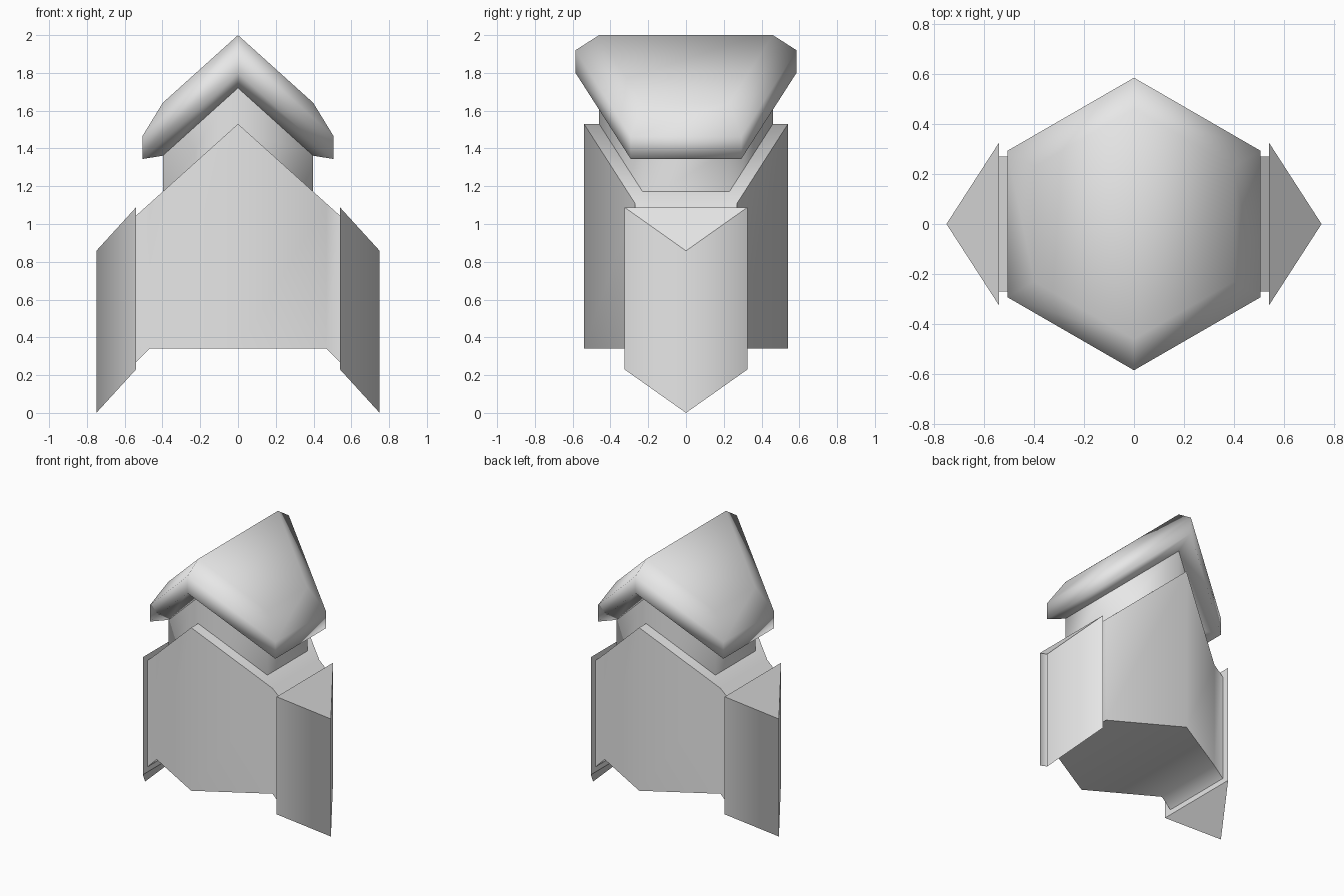
import bpy
import bmesh
import math

cube = bpy.data.objects.get("Cube")
if cube:
    bpy.data.objects.remove(cube)

# One plain grey for the whole model
grey = bpy.data.materials.new("plain grey")
grey.use_nodes = True
grey.diffuse_color = (0.8, 0.8, 0.8, 1)
grey.node_tree.nodes["Principled BSDF"].inputs["Base Color"].default_value = (0.8, 0.8, 0.8, 1)

SLOPE = 0.9  # fall of every gable per unit of x


def hexagon(radius, peak, slope=SLOPE):
    """Stations (x, half depth, z) of a hexagon folded over a ridge along y."""
    x = radius * math.cos(math.radians(30))
    side = (x, radius / 2, peak - slope * x)
    return [(-x, side[1], side[2]), (0, radius, peak), side]


def loft(name, rings, crisp_caps=True):
    """Join rings of stations from bottom to top and close both ends in strips."""
    bm = bmesh.new()
    loops = []
    for ring in rings:
        front = [bm.verts.new((x, -y, z)) for x, y, z in ring]
        back = [bm.verts.new((x, y, z)) for x, y, z in ring]
        loops.append((front, back))
    outlines = [f + b[::-1] for f, b in loops]
    for low, high in zip(outlines, outlines[1:]):
        for i in range(len(low)):
            j = (i + 1) % len(low)
            bm.faces.new((low[i], low[j], high[j], high[i]))
    for front, back in (loops[0], loops[-1]):
        for i in range(len(front) - 1):
            bm.faces.new((front[i], front[i + 1], back[i + 1], back[i]))
    bmesh.ops.remove_doubles(bm, verts=bm.verts[:], dist=0.0005)
    bmesh.ops.recalc_face_normals(bm, faces=bm.faces[:])
    bm.normal_update()

    # Smooth faces, with crisp edges at steep turns and around the end caps
    for face in bm.faces:
        face.smooth = True
    for edge in bm.edges:
        if len(edge.link_faces) == 2:
            walls = [abs(f.normal.z) < 0.01 for f in edge.link_faces]
            steep = edge.calc_face_angle(0) > math.radians(86)
            edge.smooth = not (steep or (crisp_caps and walls[0] != walls[1]))

    mesh = bpy.data.meshes.new(name)
    bm.to_mesh(mesh)
    bm.free()
    mesh.materials.append(grey)
    obj = bpy.data.objects.new(name, mesh)
    bpy.context.collection.objects.link(obj)
    return obj


# Roof cap: folded hexagonal slab with bevelled upper and lower rims
loft("roof", [
    hexagon(0.46, 1.72),
    hexagon(0.585, 1.80),
    hexagon(0.585, 1.92),
    hexagon(0.46, 2.0),
], crisp_caps=False)

# Neck between body and roof, sunk a little into both
loft("neck", [hexagon(0.46, 1.48), hexagon(0.46, 1.75)])

# Body: hexagonal block with a short bracket on each side
END = 0.54


def with_brackets(ring, drop):
    x, y, z = ring[-1]
    end = z - drop * (END - x)
    return [(-END, y, end)] + ring + [(END, y, end)]


loft("body", [
    with_brackets(hexagon(0.54, 0.34, 0), 1),
    with_brackets(hexagon(0.54, 1.53), SLOPE),
])

# Side fins: slanted triangular prisms
for side, name in ((1, "left_fin"), (-1, "right_fin")):
    loft(name, [
        [(side * END, 0.325, 0.23), (side * 0.75, 0, 0)],
        [(side * END, 0.325, 1.088), (side * 0.75, 0, 0.858)],
    ])
